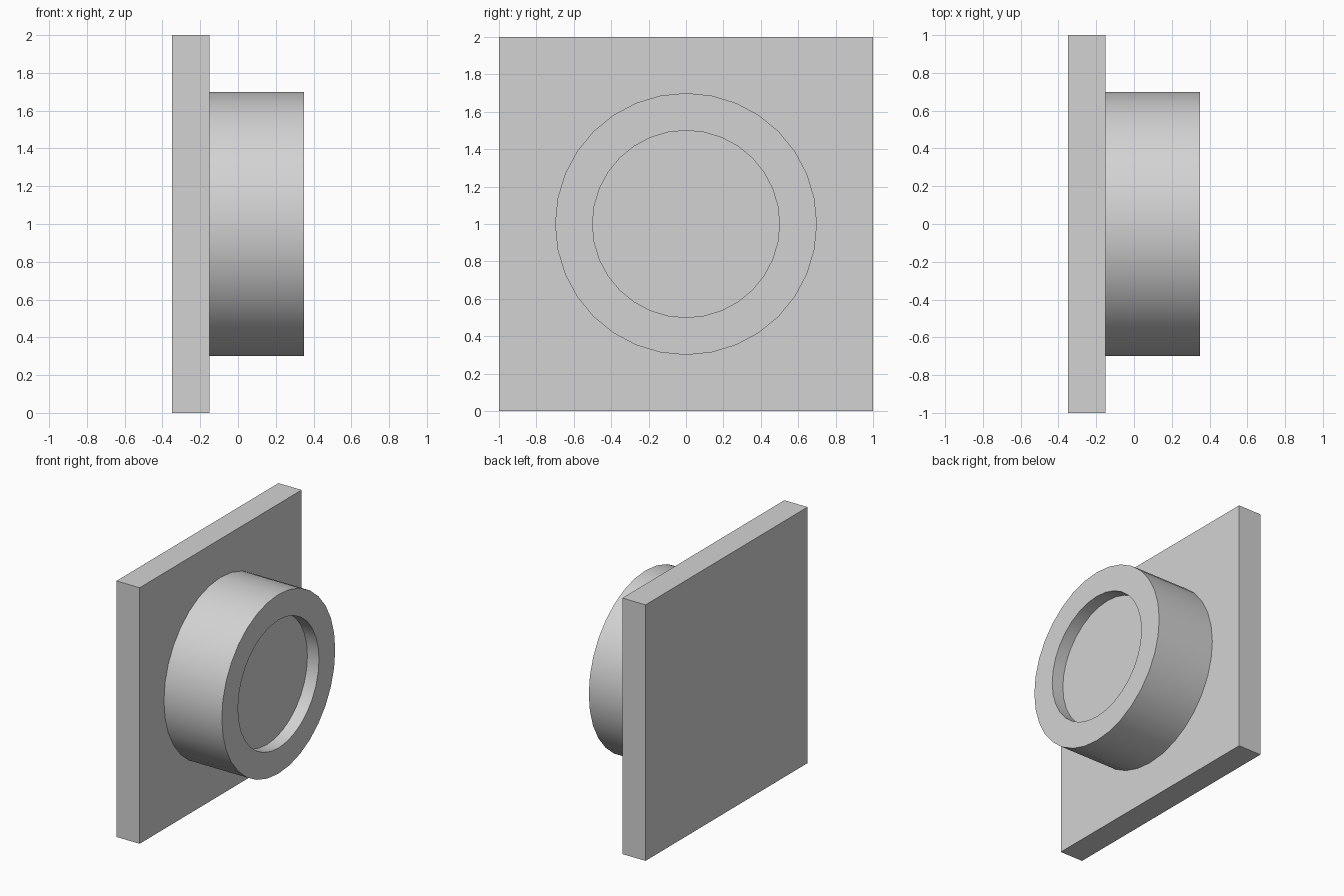
import bpy
import bmesh
import math
from mathutils import Matrix

cube = bpy.data.objects.get("Cube")
if cube:
    bpy.data.objects.remove(cube, do_unlink=True)

GREY = (0.65, 0.65, 0.65, 1.0)
grey = bpy.data.materials.new("plain grey")
grey.use_nodes = True
grey.diffuse_color = GREY
grey.node_tree.nodes["Principled BSDF"].inputs["Base Color"].default_value = GREY


def add_object(name, bm):
    bmesh.ops.recalc_face_normals(bm, faces=bm.faces)
    mesh = bpy.data.meshes.new(name)
    bm.to_mesh(mesh)
    bm.free()
    mesh.materials.append(grey)
    obj = bpy.data.objects.new(name, mesh)
    bpy.context.collection.objects.link(obj)
    return obj


# Square back plate
bm = bmesh.new()
bmesh.ops.create_cube(bm, size=1)
bmesh.ops.scale(bm, vec=(0.2, 2, 2), verts=bm.verts)
bmesh.ops.translate(bm, vec=(-0.25, 0, 1), verts=bm.verts)
add_object("back_plate", bm)

# Round boss with a shallow recess: rings of (x, radius) joined in order
SIDES = 32
profile = [(-0.15, 0.7), (0.35, 0.7), (0.35, 0.5), (0.25, 0.5)]
bm = bmesh.new()
rings = []
for x, radius in profile:
    ring = []
    for i in range(SIDES):
        a = math.tau * i / SIDES
        ring.append(bm.verts.new((x, radius * math.cos(a), 1 + radius * math.sin(a))))
    rings.append(ring)
for inner, outer in zip(rings, rings[1:]):
    for i in range(SIDES):
        j = (i + 1) % SIDES
        bm.faces.new((inner[i], inner[j], outer[j], outer[i]))
bm.faces.new(rings[0])
bm.faces.new(rings[-1])
boss = add_object("recessed_boss", bm)

# Smooth round walls, sharp rims
bpy.ops.object.select_all(action="DESELECT")
boss.select_set(True)
bpy.context.view_layer.objects.active = boss
bpy.ops.object.shade_smooth_by_angle(angle=math.radians(30))
